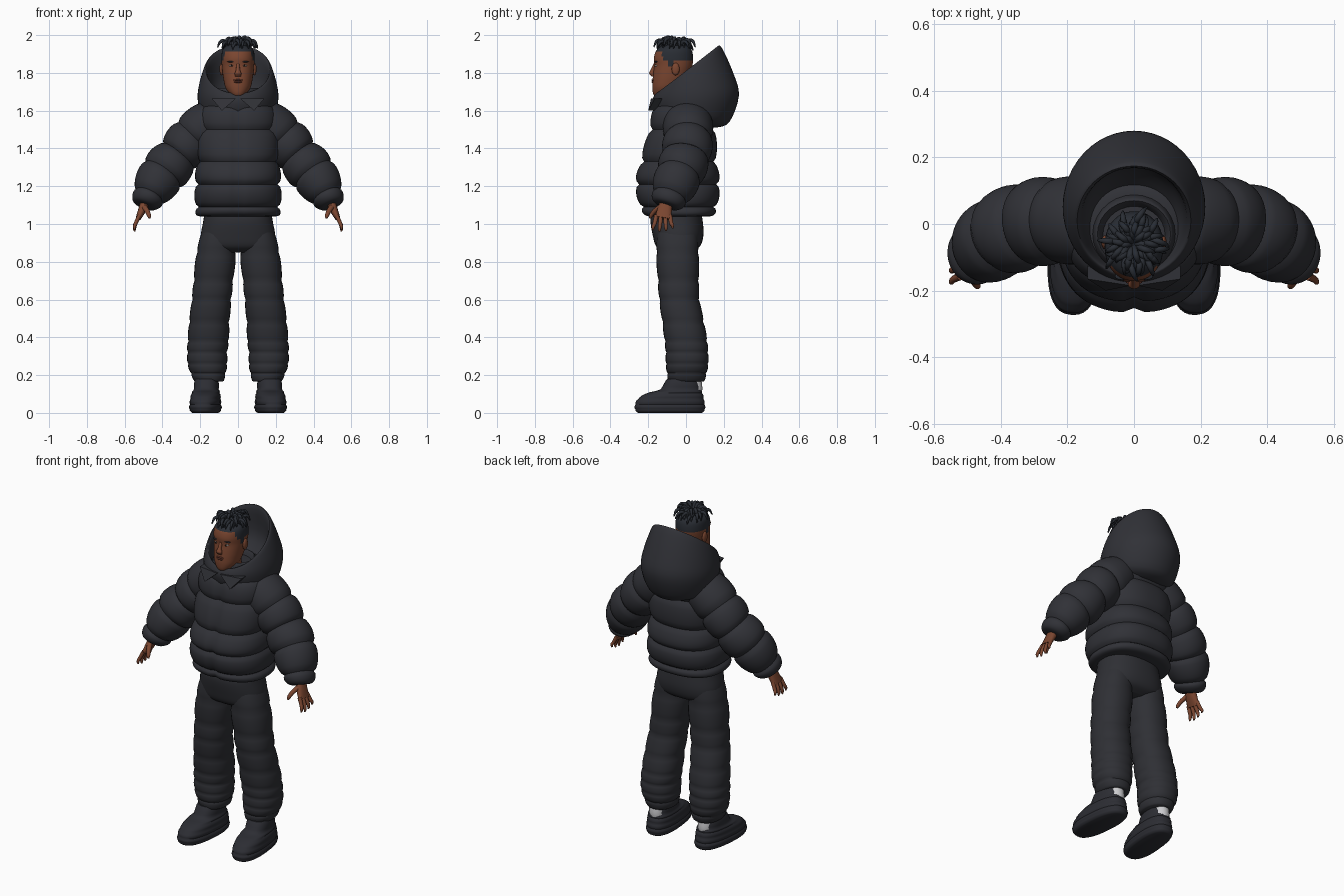
import bpy, bmesh, math, random
from mathutils import Vector, Matrix

random.seed(4)
cube = bpy.data.objects.get("Cube")
if cube:
    bpy.data.objects.remove(cube, do_unlink=True)


def material(name, r, g, b):
    m = bpy.data.materials.new(name)
    m.use_nodes = True
    m.diffuse_color = (r, g, b, 1)
    bsdf = next(n for n in m.node_tree.nodes if n.type == 'BSDF_PRINCIPLED')
    bsdf.inputs["Base Color"].default_value = (r, g, b, 1)
    bsdf.inputs["Roughness"].default_value = 0.8
    return m


JACKET = material("charcoal jacket", .03, .031, .038)
TROUSERS = material("charcoal trousers", .028, .029, .035)
SHOE = material("dark shoe", .025, .026, .033)
SKIN = material("brown skin", .2, .062, .03)
LIP = material("dark lip", .13, .038, .025)
HAIR = material("black hair", .022, .026, .034)
WHITE = material("eye white", .6, .55, .5)
IRIS = material("dark iris", .02, .012, .01)
SOCK = material("pale sock", .6, .6, .62)


def smooth_keys(keys, sub):
    """Catmull-Rom through the keys; yields (fraction inside span, values)."""
    last = len(keys) - 1
    for i in range(last):
        a, b, c, d = (keys[min(max(j, 0), last)] for j in range(i - 1, i + 3))
        for k in range(sub):
            t = k / sub
            yield t, [q + .5 * t * (r - p + t * (2 * p - 5 * q + 4 * r - s + t * (3 * (q - r) + s - p)))
                      for p, q, r, s in zip(a, b, c, d)]
    yield 0, list(keys[-1])


def loft(bm, rings):
    """Skin a stack of closed point rings and cap both ends."""
    rows = [[bm.verts.new(p) for p in ring] for ring in rings]
    n = len(rows[0])
    for lo, hi in zip(rows, rows[1:]):
        for i in range(n):
            j = (i + 1) % n
            bm.faces.new((lo[i], lo[j], hi[j], hi[i]))
    bm.faces.new(rows[0][::-1])
    bm.faces.new(rows[-1])


def tube(bm, keys, seg=28, sub=6, puff=0, flat=True, power=2, pinch=0, ref=(0, 1, 0)):
    """Loft of ellipses; keys are x, y, z, half width, half depth. Puff swells each span."""
    path = list(smooth_keys(keys, sub))
    rings = []
    for i, (t, (x, y, z, rx, ry)) in enumerate(path):
        swell = puff * math.sqrt(math.sin(math.pi * t))
        if flat:
            u, v = Vector((1, 0, 0)), Vector((0, 1, 0))
        else:
            ahead, behind = path[min(i + 1, len(path) - 1)][1], path[max(i - 1, 0)][1]
            d = (Vector(ahead[:3]) - Vector(behind[:3])).normalized()
            v = Vector(ref)
            v = (v - d * v.dot(d)).normalized()
            u = v.cross(d)
        ring = []
        for k in range(seg):
            a = 2 * math.pi * k / seg
            ca, sa = math.cos(a), math.sin(a)
            px = math.copysign(abs(ca) ** (2 / power), ca) * (rx + swell)
            py = math.copysign(abs(sa) ** (2 / power), sa) * (ry + swell)
            if sa < 0:
                py += pinch * math.exp(-(px / .02) ** 2)
            ring.append(Vector((x, y, z)) + u * px + v * py)
        rings.append(ring)
    loft(bm, rings)


def ball(bm, centre, size):
    m = Matrix.Translation(centre) @ Matrix.Diagonal((*size, 1))
    bmesh.ops.create_uvsphere(bm, u_segments=16, v_segments=10, radius=1, matrix=m)


def finish(name, bm, *mats, mirror=False, angle=50, rule=None):
    bmesh.ops.recalc_face_normals(bm, faces=bm.faces)
    if rule:
        for f in bm.faces:
            f.material_index = int(rule(f.calc_center_median()))
    me = bpy.data.meshes.new(name)
    bm.to_mesh(me)
    bm.free()
    for m in mats:
        me.materials.append(m)
    ob = bpy.data.objects.new(name, me)
    bpy.context.scene.collection.objects.link(ob)
    bpy.ops.object.select_all(action='DESELECT')
    ob.select_set(True)
    bpy.context.view_layer.objects.active = ob
    bpy.ops.object.shade_smooth_by_angle(angle=math.radians(angle))
    if mirror:
        ob.modifiers.new("mirror", 'MIRROR').use_mirror_merge = False
    return ob


def tube_part(name, mat, keys, mirror=False, **options):
    bm = bmesh.new()
    tube(bm, keys, **options)
    return finish(name, bm, mat, mirror=mirror)


def ball_part(name, mat, centre, size, mirror=False):
    bm = bmesh.new()
    ball(bm, centre, size)
    return finish(name, bm, mat, mirror=mirror)


# Quilted jacket: one span per padded baffle
tube_part("jacket_body", JACKET, [
    (0, -.035, 1.04, .2, .16), (0, -.04, 1.09, .207, .185), (0, -.045, 1.21, .21, .205),
    (0, -.04, 1.33, .2, .185), (0, -.02, 1.5, .195, .16), (0, -.01, 1.63, .17, .14),
    (0, -.01, 1.69, .1, .1)], seg=64, sub=8, puff=.022, power=2.4, pinch=.014)
tube_part("sleeve", JACKET, [
    (.12, .01, 1.56, .1, .11), (.235, .01, 1.46, .112, .115), (.315, 0, 1.36, .103, .112),
    (.4, -.035, 1.265, .11, .11), (.47, -.085, 1.15, .076, .085), (.492, -.105, 1.095, .045, .052)],
    mirror=True, seg=36, sub=8, puff=.02, flat=False)

# Hood: tilted rings (front y, z, back y, z, half width), folded inward at the rim
hood_keys = [(-.12, 1.56, .16, 1.51, .14), (-.16, 1.59, .23, 1.54, .19), (-.175, 1.63, .28, 1.68, .213),
             (-.175, 1.665, .25, 1.8, .207), (-.16, 1.69, .188, 1.935, .18), (-.15, 1.685, .168, 1.92, .163),
             (-.14, 1.66, .17, 1.76, .145), (-.13, 1.63, .1, 1.66, .11)]
rings = []
for _, (yf, zf, yb, zb, w) in smooth_keys(hood_keys, 4):
    ring = []
    for k in range(48):
        a = 2 * math.pi * k / 48
        t = (1 - math.cos(a)) / 2
        ring.append((w * math.sin(a), yf + (yb - yf) * t, zf + (zb - zf) * t))
    rings.append(ring)
bm = bmesh.new()
loft(bm, rings)
finish("hood", bm, JACKET)

# Inner collar and pointed collar flaps
tube_part("inner_collar", JACKET, [
    (0, -.035, 1.62, .13, .12), (0, -.03, 1.68, .125, .12), (0, -.03, 1.72, .11, .1), (0, -.035, 1.67, .085, .08)],
    sub=5)
bm = bmesh.new()
corners = [(.01, -.185, 1.665), (.14, -.165, 1.665), (.085, -.2, 1.6)]
flap = bm.faces.new([bm.verts.new(p) for p in corners])
for v in [g for g in bmesh.ops.extrude_face_region(bm, geom=[flap])["geom"] if isinstance(g, bmesh.types.BMVert)]:
    v.co.y += .04
finish("collar_flap", bm, JACKET, mirror=True)

# Trousers
tube_part("trouser_seat", TROUSERS, [
    (0, -.05, 1.08, .175, .125), (0, -.05, 1.02, .183, .138), (0, -.042, .94, .197, .134),
    (0, -.042, .88, .19, .115), (0, -.045, .85, .12, .07)], seg=40, power=2.3)
tube_part("trouser_leg", TROUSERS, [
    (.1, -.045, .98, .08, .1), (.115, -.045, .85, .1, .108), (.13, -.04, .7, .1, .104),
    (.14, -.035, .6, .1, .102), (.152, -.015, .48, .102, .106), (.158, 0, .38, .104, .108),
    (.163, .005, .32, .101, .108), (.162, .006, .26, .1, .108), (.158, .004, .21, .088, .1),
    (.153, .002, .165, .072, .09)], mirror=True, puff=.006, power=2.2)

# Shoes, turned out a little
turn = Matrix.Translation((.165, 0, 0)) @ Matrix.Rotation(math.radians(5), 4, 'Z')
bm = bmesh.new()
tube(bm, [(0, -.085, 0, .066, .17), (0, -.085, .02, .08, .184), (0, -.085, .045, .078, .182),
          (0, -.08, .075, .076, .172), (0, -.06, .105, .07, .145), (0, -.03, .125, .064, .105),
          (0, -.02, .18, .058, .08)], seg=36, sub=4, puff=.004, power=2.5)
tube(bm, [(0, -.1, .12, .036, .03), (0, -.085, .155, .04, .026), (0, -.075, .175, .03, .02)], sub=4)
bm.transform(turn)
finish("shoe", bm, SHOE, mirror=True)
bm = bmesh.new()
tube(bm, [(0, .04, .09, .04, .04), (0, .037, .13, .045, .05), (0, .03, .19, .045, .05)], sub=4)
bm.transform(turn)
finish("sock", bm, SOCK, mirror=True)

# Hands: palm, four fingers and a thumb
bm = bmesh.new()
tube(bm, [(.486, -.1, 1.13, .026, .032), (.505, -.112, 1.08, .022, .038), (.528, -.122, 1.03, .014, .044)],
     seg=16, flat=False, power=2.4)
for k in range(4):
    y = -.157 + .024 * k
    drop = (.01, 0, .004, .018)[k]
    tip = y + (k - 1.7) * .01
    tube(bm, [(.522, y, 1.045, .011, .012), (.541, (y + tip) / 2, 1.005, .01, .011),
              (.548, tip, .975 + drop, .008, .009), (.546, tip, .96 + drop, .004, .005)],
         seg=10, sub=3, flat=False)
tube(bm, [(.5, -.13, 1.095, .014, .016), (.482, -.165, 1.07, .012, .013), (.471, -.185, 1.045, .01, .011),
          (.468, -.19, 1.03, .005, .005)], seg=10, sub=3, flat=False, ref=(1, 0, 0))
finish("hand", bm, SKIN, mirror=True)

# Head: height, front y, back y, half width; cropped hair is a rule on the faces
profile = [(1.662, -.15, -.06, .025), (1.685, -.172, -.04, .045), (1.72, -.178, -.02, .066), (1.76, -.177, .005, .076),
           (1.8, -.173, .022, .082), (1.84, -.168, .034, .086), (1.88, -.17, .038, .088), (1.92, -.156, .03, .082),
           (1.945, -.125, .005, .058), (1.955, -.09, -.03, .025)]
bm = bmesh.new()
tube(bm, [(0, (f + b) / 2, z, w, (b - f) / 2) for z, f, b, w in profile], seg=48, power=2.15)
finish("head", bm, SKIN, HAIR,
       rule=lambda c: c.z > 1.915 or c.y > -.125 and c.z > 1.868 or -.1 < c.y < -.07 and c.z > 1.835)
tube_part("neck", SKIN, [(0, -.05, 1.58, .062, .06), (0, -.06, 1.66, .056, .058), (0, -.07, 1.74, .058, .06)])
tube_part("nose", SKIN, [
    (0, -.162, 1.85, .008, .008), (0, -.176, 1.815, .011, .012), (0, -.181, 1.798, .018, .014),
    (0, -.175, 1.782, .015, .008)], seg=16, sub=4)
ball_part("ear", SKIN, (.087, -.055, 1.82), (.011, .021, .033), mirror=True)
ball_part("eye", WHITE, (.034, -.154, 1.838), (.013, .012, .006), mirror=True)
ball_part("iris", IRIS, (.034, -.163, 1.838), (.005, .005, .0055), mirror=True)
ball_part("eyebrow", HAIR, (.036, -.157, 1.859), (.021, .011, .004), mirror=True)
ball_part("upper_lip", LIP, (0, -.174, 1.762), (.025, .008, .005))
ball_part("lower_lip", LIP, (0, -.174, 1.752), (.022, .009, .006))

# Locks of hair fanning out from the crown
bm = bmesh.new()
count = 54
for i in range(count):
    a = i * 2.4
    root = .004 + .052 * i / count
    reach = random.uniform(.045, .062)
    lift = random.uniform(-.012, .012) - .02 * i / count
    sway = random.uniform(-.35, .35)
    keys = []
    for step, z, r in ((0, 1.94, .009), (.35, 1.98, .0095), (.75, 1.975, .008), (1, 1.945, .003)):
        d, b = root + reach * step, a + sway * step
        keys.append((d * math.cos(b), -.06 + d * math.sin(b), z + lift * min(1, step * 3), r, r))
    tube(bm, keys, seg=8, sub=4, flat=False, ref=(-math.sin(a), math.cos(a), 0))
finish("hair_locks", bm, HAIR)
